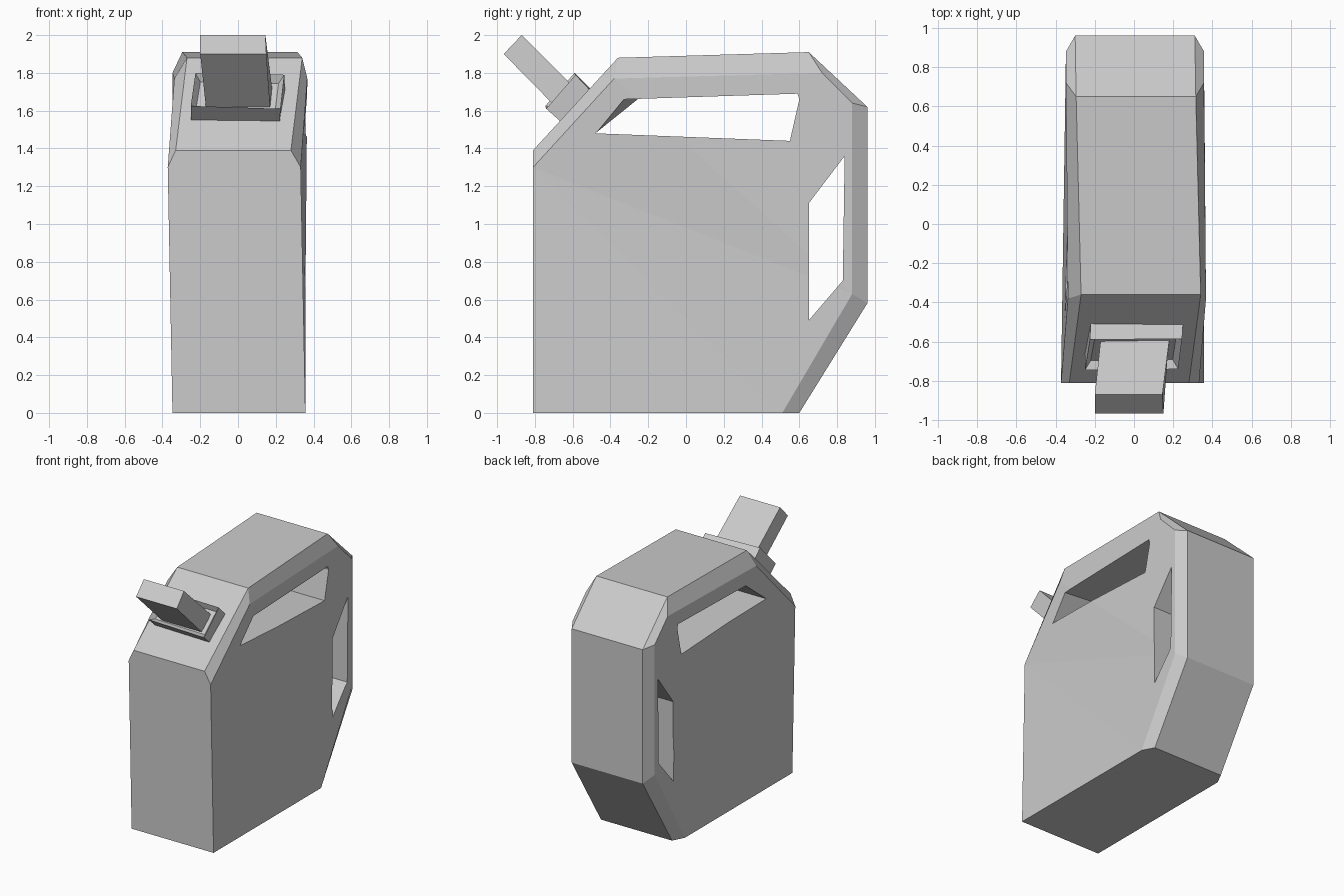
import bpy
import bmesh

cube = bpy.data.objects.get("Cube")
if cube:
    bpy.data.objects.remove(cube)

grey = bpy.data.materials.new("plain grey")
grey.use_nodes = True
COLOUR = (0.6, 0.6, 0.6, 1)
grey.diffuse_color = COLOUR
grey.node_tree.nodes["Principled BSDF"].inputs["Base Color"].default_value = COLOUR


def loft(name, rings, finish=None):
    """Join closed rings of points with quads and cap both ends."""
    bm = bmesh.new()
    loops = [[bm.verts.new(p) for p in ring] for ring in rings]
    for a, b in zip(loops, loops[1:]):
        for i in range(len(a)):
            j = (i + 1) % len(a)
            bm.faces.new((a[i], a[j], b[j], b[i]))
    bm.faces.new(loops[0])
    cap = bm.faces.new(loops[-1])
    bmesh.ops.recalc_face_normals(bm, faces=bm.faces)
    if finish:
        finish(bm, cap)
    mesh = bpy.data.meshes.new(name)
    bm.to_mesh(mesh)
    bm.free()
    mesh.materials.append(grey)
    obj = bpy.data.objects.new(name, mesh)
    bpy.context.collection.objects.link(obj)
    return obj


# Can body: side outline, and a wider outline where the bevel begins (x shift, y, z)
rim = [(0.005, -0.81, 0), (0.005, 0.60, 0), (0.005, 0.96, 0.58), (0.005, 0.96, 1.62),
       (0.01, 0.65, 1.91), (0.035, -0.36, 1.88), (-0.025, -0.81, 1.39)]
side = [(0.005, -0.81, 0), (0.005, 0.51, 0), (0.005, 0.88, 0.63), (0.005, 0.88, 1.64),
        (0.005, 0.72, 1.80), (0.015, -0.38, 1.77), (-0.02, -0.81, 1.30)]
RIM_HALF, SIDE_HALF = 0.305, 0.352


def ring(points, half):
    # the lower front corner is not bevelled
    return [(s + (half if i else SIDE_HALF * half / abs(half)), y, z)
            for i, (s, y, z) in enumerate(points)]


def clean(bm, cap):
    bmesh.ops.remove_doubles(bm, verts=bm.verts, dist=0.0005)
    bmesh.ops.triangulate(bm, faces=[f for f in bm.faces if len(f.verts) > 4])


body = loft("can_body", [ring(side, -SIDE_HALF), ring(rim, -RIM_HALF),
                         ring(rim, RIM_HALF), ring(side, SIDE_HALF)], clean)

# Grip openings through the body, each given on its left and right faces
top_left = [(-0.48, 1.48), (0.55, 1.44), (0.60, 1.66), (0.59, 1.69), (-0.33, 1.66)]
top_right = top_left[:4] + [(-0.25, 1.665)]
back = [(0.65, 0.49), (0.83, 0.70), (0.84, 1.36), (0.65, 1.11)]
for name, right, left in (("top_grip_cutter", top_right, top_left),
                          ("back_grip_cutter", back, back)):
    cutter = loft(name, [[(-0.36, y, z) for y, z in right], [(0.38, y, z) for y, z in left]])
    cutter.hide_render = True
    cutter.hide_set(True)
    cut = body.modifiers.new(name, 'BOOLEAN')
    cut.operation = 'DIFFERENCE'
    cut.solver = 'EXACT'
    cut.object = cutter


# Spout collar with a sunken face
def sink(bm, cap):
    bmesh.ops.inset_region(bm, faces=[cap], thickness=0.04, depth=-0.04)


loft("spout_collar", [
    [(-0.25, -0.65, 1.54), (0.22, -0.65, 1.53), (0.25, -0.50, 1.70), (-0.22, -0.50, 1.71)],
    [(-0.25, -0.745, 1.625), (0.225, -0.74, 1.61), (0.245, -0.585, 1.79), (-0.225, -0.59, 1.80)],
], sink)

# Slightly leaning square spout
loft("spout", [
    [(-0.17, -0.69, 1.62), (0.17, -0.69, 1.62), (0.18, -0.59, 1.72), (-0.17, -0.59, 1.72)],
    [(-0.20, -0.965, 1.90), (0.15, -0.965, 1.90), (0.145, -0.87, 2.0), (-0.20, -0.87, 2.0)],
])
